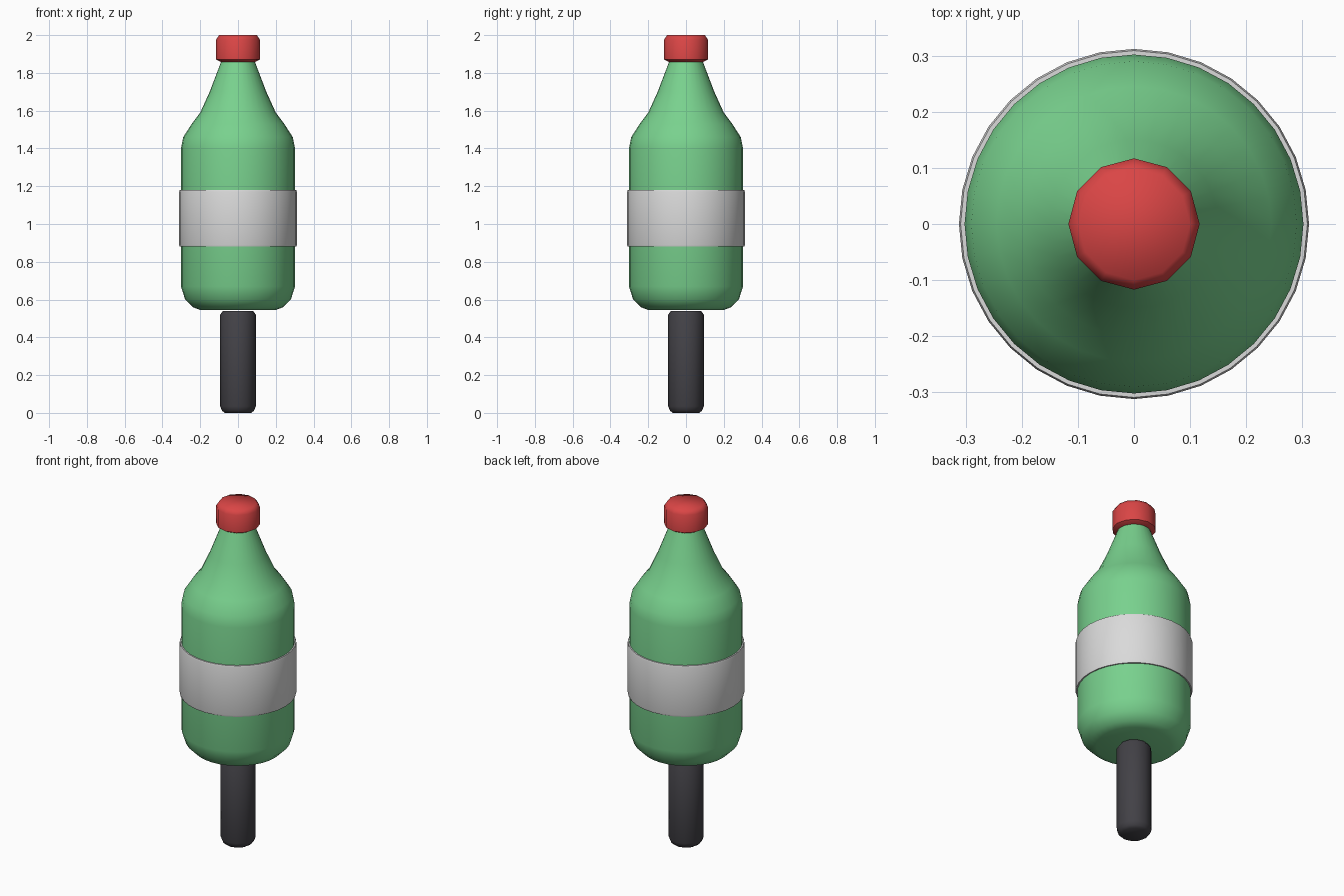
import bpy, bmesh, math

cube = bpy.data.objects.get("Cube")
if cube:
    bpy.data.objects.remove(cube, do_unlink=True)


def material(name, colour):
    mat = bpy.data.materials.new(name)
    mat.use_nodes = True
    mat.diffuse_color = (*colour, 1)
    mat.node_tree.nodes["Principled BSDF"].inputs["Base Color"].default_value = (*colour, 1)
    return mat


def lathe(name, profile, sides, mat, angle=50, closed=False):
    """Turn a list of (radius, height) points around z."""
    bm = bmesh.new()
    rings = []
    for r, z in profile:
        rings.append([bm.verts.new((r * math.cos(i * math.tau / sides),
                                    r * math.sin(i * math.tau / sides), z))
                      for i in range(sides)])
    pairs = list(zip(rings, rings[1:]))
    if closed:
        pairs.append((rings[-1], rings[0]))
    else:
        bm.faces.new(rings[0][::-1])
        bm.faces.new(rings[-1])
    for low, high in pairs:
        for i in range(sides):
            j = (i + 1) % sides
            bm.faces.new((low[i], low[j], high[j], high[i]))
    bmesh.ops.recalc_face_normals(bm, faces=bm.faces)
    mesh = bpy.data.meshes.new(name)
    bm.to_mesh(mesh)
    bm.free()
    mesh.materials.append(mat)
    obj = bpy.data.objects.new(name, mesh)
    bpy.context.collection.objects.link(obj)
    bpy.ops.object.select_all(action="DESELECT")
    obj.select_set(True)
    bpy.context.view_layer.objects.active = obj
    bpy.ops.object.shade_smooth_by_angle(angle=math.radians(angle))
    return obj


green = material("bottle green", (0.19, 0.64, 0.27))
red = material("cap red", (0.70, 0.06, 0.06))
white = material("label white", (0.70, 0.70, 0.70))
black = material("handle black", (0.055, 0.053, 0.062))

# Handle with chamfered ends
lathe("handle", [(0.07, 0.005), (0.085, 0.012), (0.094, 0.035), (0.094, 0.52),
                 (0.08, 0.54)], 12, black)

# Bottle body: rounded base, straight wall, sloping shoulder and neck
lathe("bottle", [(0.20, 0.545), (0.24, 0.56), (0.28, 0.60), (0.302, 0.67),
                 (0.302, 1.40), (0.29, 1.46), (0.245, 1.53), (0.20, 1.59),
                 (0.15, 1.70), (0.087, 1.865)], 32, green)

# Label band around the body
lathe("label", [(0.298, 0.88), (0.309, 0.88), (0.312, 0.89), (0.312, 1.17),
                (0.309, 1.18), (0.298, 1.18)], 32, white, closed=True)

# Screw cap
lathe("cap", [(0.09, 1.857), (0.117, 1.872), (0.117, 1.975), (0.10, 2.0)],
      12, red, angle=60)

# Rest the model exactly on the ground
handle = bpy.data.objects["handle"]
for v in handle.data.vertices:
    if v.co.z < 0.01:
        v.co.z = 0
